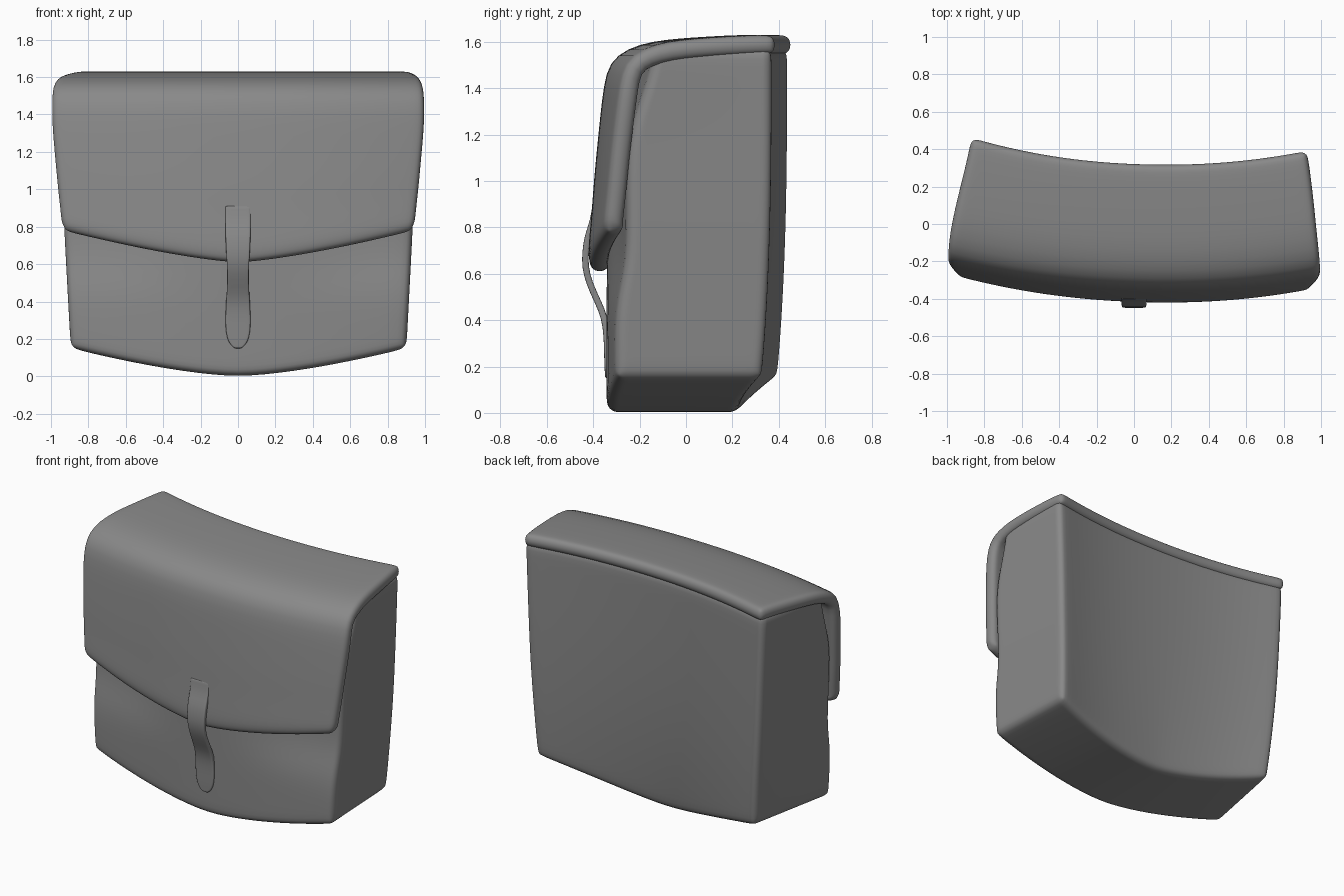
import bpy, bmesh

if "Cube" in bpy.data.objects:
    bpy.data.objects.remove(bpy.data.objects["Cube"])


def lerp_table(pts, z):
    """Piecewise-linear lookup in a list of (z, value)."""
    if z <= pts[0][0]:
        return pts[0][1]
    for (a, va), (b, vb) in zip(pts, pts[1:]):
        if z <= b:
            return va + (vb - va) * (z - a) / (b - a)
    return pts[-1][1]


def smoothstep(a, b, x):
    t = max(0, min(1, (x - a) / (b - a)))
    return t * t * (3 - 2 * t)


# Dark grey leather
leather = bpy.data.materials.new("dark_leather")
leather.diffuse_color = (.25, .25, .25, 1)
leather.use_nodes = True
leather.node_tree.nodes["Principled BSDF"].inputs["Base Color"].default_value = leather.diffuse_color


def finish(name, bm, mods):
    me = bpy.data.meshes.new(name)
    bm.to_mesh(me)
    bm.free()
    me.materials.append(leather)
    me.polygons.foreach_set("use_smooth", [True] * len(me.polygons))
    ob = bpy.data.objects.new(name, me)
    bpy.context.collection.objects.link(ob)
    for kind, props in mods:
        m = ob.modifiers.new(kind.title(), kind)
        for k, v in props.items():
            setattr(m, k, v)
    return ob


def sheet(name, rows, mods):
    """Skin a grid of points, one list per row."""
    bm = bmesh.new()
    vs = [[bm.verts.new(p) for p in r] for r in rows]
    for r0, r1 in zip(vs, vs[1:]):
        for j in range(len(r0) - 1):
            bm.faces.new((r0[j], r1[j], r1[j + 1], r0[j + 1]))
    return finish(name, bm, mods)


def bevel(width):
    return ("BEVEL", dict(width=width, segments=3, limit_method='ANGLE', angle_limit=0.85))


SUB = ("SUBSURF", dict(levels=1, render_levels=1))


def skew(s):
    return -0.035 * s


# Pouch body: subdivided box bent around the hip
bm = bmesh.new()
bmesh.ops.create_cube(bm, size=2)
bmesh.ops.subdivide_edges(bm, edges=bm.edges[:], cuts=11, use_grid_fill=True)
for v in bm.verts:
    s, d, t = v.co.x, (v.co.y + 1) / 2, (v.co.z + 1) / 2
    a = abs(s)
    zb = 0.15 * a ** 1.5
    z = zb + t * (1.575 - zb)
    w = lerp_table([(0, .895), (.8, .937), (1.6, .965)], z)
    # sides taper towards the back, more so on the left
    w *= 1 - d * (.10 + .04 * (1 - t) ** 2 if s < 0 else .035)
    dip = .05 * smoothstep(.4, .7, z) * smoothstep(.1, .8, a)
    front = -.34 + .07 * a * a + dip + .12 * smoothstep(1.1, 1.6, z)
    back = .308 + .105 * a ** 2.2 - (.078 - .035 * a) * (1 - t) ** 3
    v.co = (s * w, front + (back - front) * d + skew(s), z)
finish("pouch_body", bm, [bevel(.045), SUB])

# Flap: thick sheet from the back rim over the top and down the front
profile = [(.32, 1.63, .925), (.22, 1.629, .94), (.1, 1.623, .955), (-.02, 1.615, .968),
           (-.14, 1.603, .98), (-.25, 1.572, .993), (-.328, 1.512, 1.0), (-.352, 1.41, 1.003),
           (-.366, 1.28, .998), (-.38, 1.14, .988), (-.393, 1.0, .978), (-.402, .87, .968),
           (-.413, .75, .957), (-.418, .68, .953), (-.41, .605, .935)]
rows = []
for y, z, w in profile:
    row = []
    for j in range(25):
        s = j / 12 - 1
        a = abs(s)
        drop = max(0, (1.41 - z) / (1.41 - .605))
        left = 1 - (.06 * smoothstep(-.25, .33, y) if s < 0 else 0)
        row.append((s * w * left, y + .105 * a ** 2.1 + skew(s), z + .165 * a ** 1.35 * drop))
    rows.append(row)
sheet("flap", rows, [("SOLIDIFY", dict(thickness=.085, offset=-1)), bevel(.036), SUB])

# Closing strap: tapered ribbon with a rounded tip (y, z, half width)
path = [(-.388, .91, .068), (-.398, .83, .068), (-.425, .76, .067), (-.434, .69, .065),
        (-.435, .63, .061), (-.418, .56, .057), (-.38, .48, .058), (-.35, .41, .063),
        (-.341, .33, .067), (-.339, .26, .067), (-.338, .21, .06), (-.336, .175, .046),
        (-.335, .15, .02)]
sheet("strap", [[(w * k, y, z) for k in (-1, -.5, 0, .5, 1)] for y, z, w in path],
      [("SOLIDIFY", dict(thickness=.028, offset=0)), bevel(.008), SUB])
